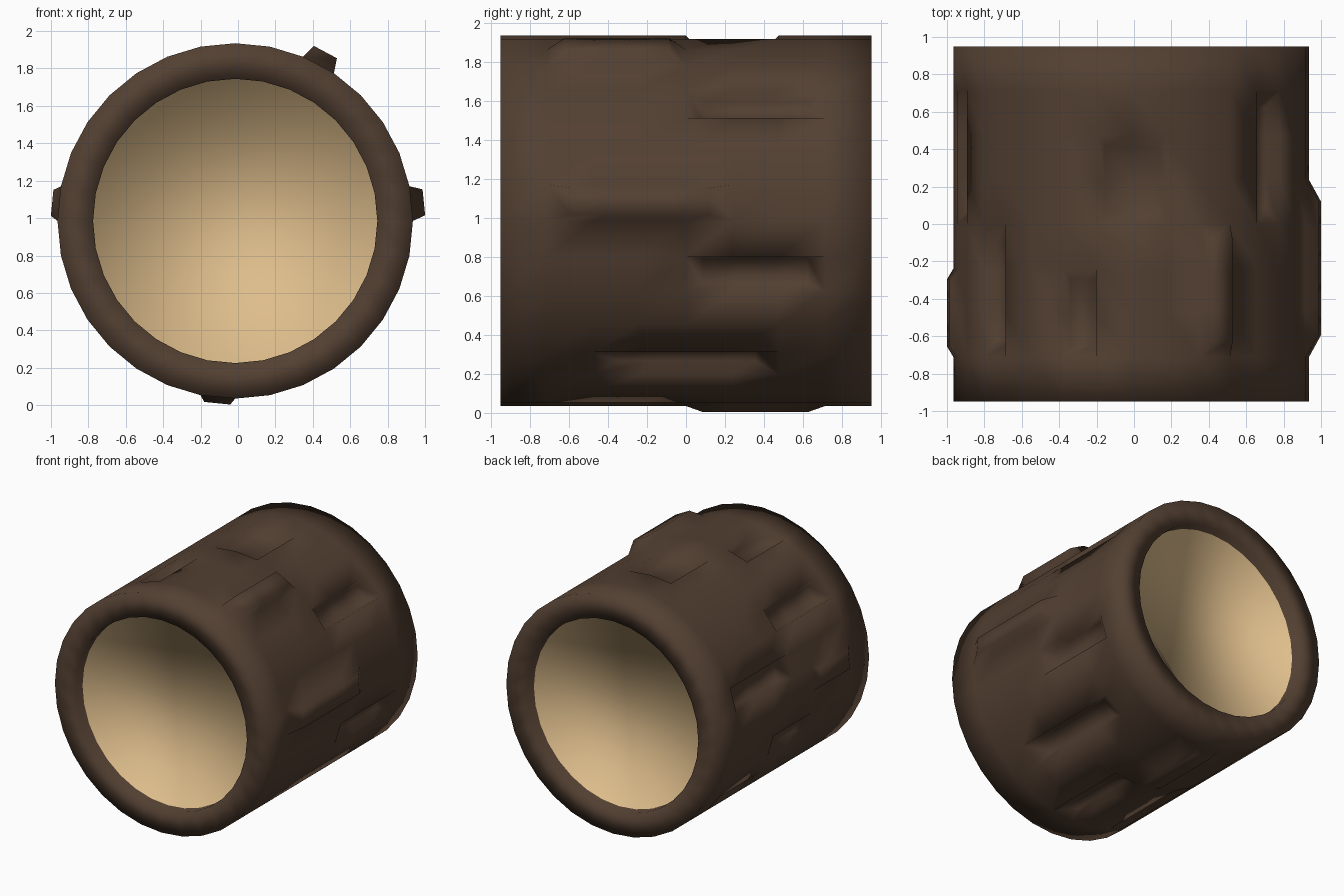
import bpy, bmesh, math
from mathutils import Vector

if "Cube" in bpy.data.objects:
    bpy.data.objects.remove(bpy.data.objects["Cube"])

SEG, ROWS = 32, 8
R, R_IN, HALF, RECESS = 0.95, 0.76, 0.95, 0.08
CX, CZ = -0.015, 0.985


def material(name, color):
    m = bpy.data.materials.new(name)
    m.diffuse_color = (*color, 1)
    m.use_nodes = True
    m.node_tree.nodes["Principled BSDF"].inputs["Base Color"].default_value = m.diffuse_color
    return m


bm = bmesh.new()


def ring(r, y):
    return [bm.verts.new((CX + r * math.cos(math.tau * i / SEG), y,
                          CZ + r * math.sin(math.tau * i / SEG))) for i in range(SEG)]


def bridge(a, b):
    return [bm.faces.new((a[i], b[i], b[(i + 1) % SEG], a[(i + 1) % SEG])) for i in range(SEG)]


# bark cylinder, divided along its length
rings = [ring(R, -HALF + 2 * HALF * j / ROWS) for j in range(ROWS + 1)]
bark = [bridge(rings[j], rings[j + 1]) for j in range(ROWS)]

# bark rims and recessed cut-wood ends
for outer, s in ((rings[0], -1), (rings[-1], 1)):
    lip = ring(R_IN, s * HALF)
    floor = ring(R_IN, s * (HALF - RECESS))
    bridge(outer, lip)
    bridge(lip, floor)
    bm.faces.new(floor).material_index = 1
bmesh.ops.recalc_face_normals(bm, faces=bm.faces)


def bark_patch(cols, first, last, height):
    """Raise or sink a patch of bark, tapering it to three quarters."""
    faces = [bark[j][i] for j in range(first, last + 1) for i in cols]
    res = bmesh.ops.extrude_face_region(bm, geom=faces)
    bmesh.ops.delete(bm, geom=faces, context='FACES_ONLY')
    verts = [g for g in res['geom'] if isinstance(g, bmesh.types.BMVert)]
    mid = sum((v.co for v in verts), Vector()) / len(verts)
    out = Vector((mid.x - CX, 0, mid.z - CZ)).normalized()
    for v in verts:
        v.co = mid + (v.co - mid) * 0.75 + out * height


# (columns around, first row, last row, height)
patches = [
    ([0], 1, 4, 0.068), ([5], 1, 3, 0.078), ([15], 1, 2, 0.038), ([23], 4, 6, 0.034),
    ([3], 4, 6, -0.075), ([7, 8], 4, 5, -0.06), ([9], 1, 2, -0.06), ([12], 1, 3, -0.075),
    ([14], 4, 6, -0.07), ([17], 3, 4, -0.06), ([19], 5, 6, -0.06), ([21], 1, 3, -0.06),
    ([24], 1, 3, -0.06), ([27], 2, 5, -0.075), ([30], 4, 6, -0.075),
]
for p in patches:
    bark_patch(*p)

bmesh.ops.recalc_face_normals(bm, faces=bm.faces)
for f in bm.faces:
    f.smooth = True

mesh = bpy.data.meshes.new("log")
bm.to_mesh(mesh)
bm.free()
mesh.materials.append(material("bark", (0.085, 0.05, 0.031)))
mesh.materials.append(material("cut_wood", (0.73, 0.51, 0.26)))
bpy.context.collection.objects.link(bpy.data.objects.new("log", mesh))
